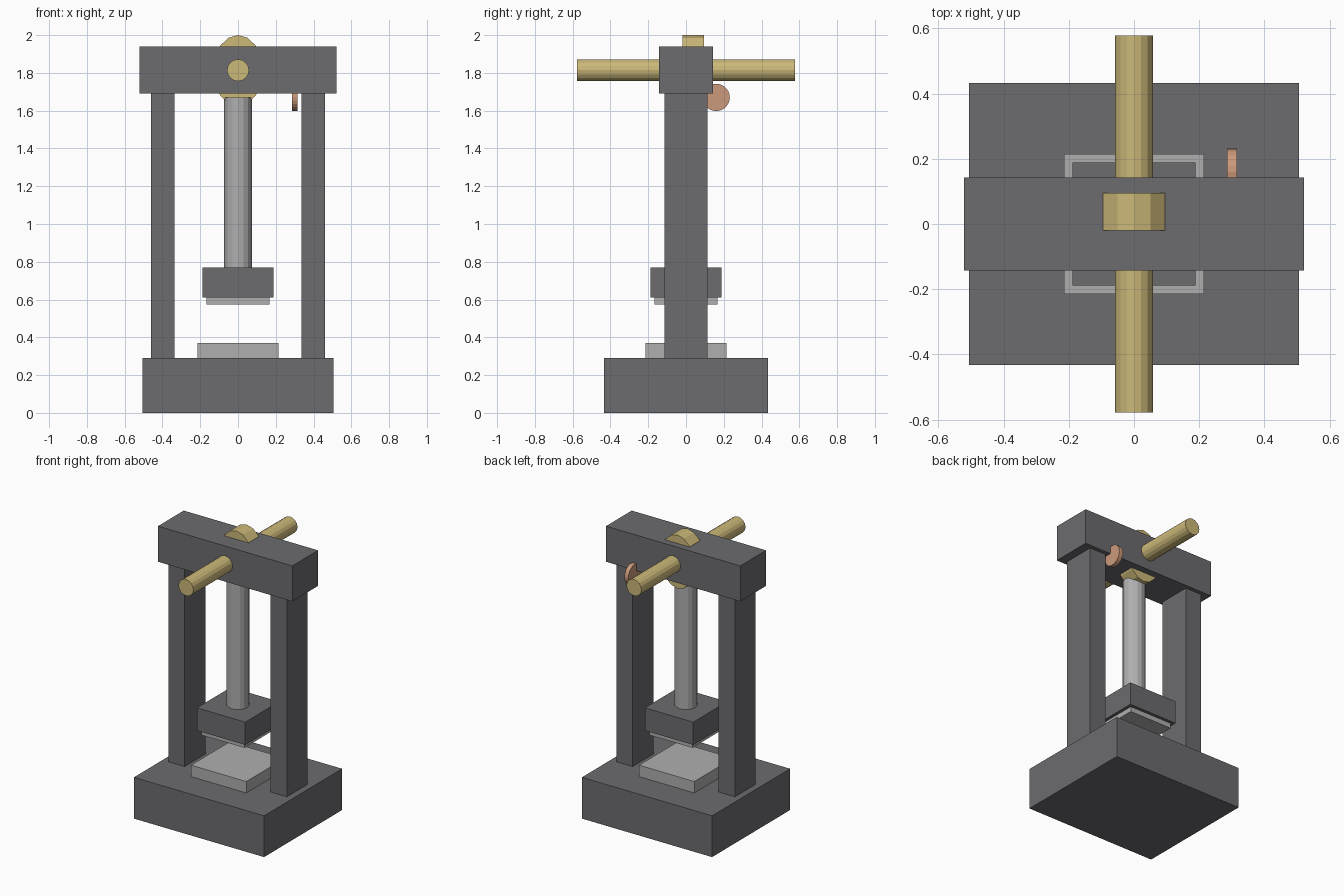
import bpy, math
from mathutils import Matrix

if "Cube" in bpy.data.objects:
    bpy.data.objects.remove(bpy.data.objects["Cube"])


def material(name, rgb):
    m = bpy.data.materials.new(name)
    m.diffuse_color = (*rgb, 1)
    m.use_nodes = True
    m.node_tree.nodes["Principled BSDF"].inputs["Base Color"].default_value = m.diffuse_color
    return m


IRON = material("dark_iron", (0.15, 0.15, 0.16))
STEEL = material("steel", (0.43, 0.43, 0.43))
BRASS = material("brass", (0.60, 0.48, 0.19))
COPPER = material("copper", (0.60, 0.32, 0.20))


def finish(name, matrix, mat):
    ob = bpy.context.object
    ob.name = name
    ob.data.transform(matrix)
    ob.data.materials.append(mat)
    return ob


def box(name, x, y, z, mat):
    """Box from (min, max) ranges."""
    bpy.ops.mesh.primitive_cube_add(size=1)
    ob = finish(name, Matrix.Diagonal((x[1] - x[0], y[1] - y[0], z[1] - z[0], 1)), mat)
    ob.location = [sum(r) / 2 for r in (x, y, z)]
    return ob


def cylinder(name, centre, radius, length, axis, mat, sides=16, stretch=1.0):
    """Cylinder along an axis, optionally stretched in z."""
    bpy.ops.mesh.primitive_cylinder_add(vertices=sides, radius=radius, depth=length)
    turn = {"X": Matrix.Rotation(math.pi / 2, 4, "Y"),
            "Y": Matrix.Rotation(math.pi / 2, 4, "X"),
            "Z": Matrix.Identity(4)}[axis]
    ob = finish(name, Matrix.Diagonal((1, 1, stretch, 1)) @ turn, mat)
    ob.location = centre
    return ob


# Frame: base, two uprights and top beam
box("base", (-0.506, 0.506), (-0.433, 0.433), (0, 0.29), IRON)
for side, s in (("left", -1), ("right", 1)):
    xs = sorted((s * 0.335, s * 0.461))
    box(side + "_upright", xs, (-0.115, 0.115), (0.29, 1.69), IRON)
box("top_beam", (-0.522, 0.522), (-0.143, 0.143), (1.69, 1.94), IRON)

# Lower die on the base
box("lower_die", (-0.215, 0.215), (-0.215, 0.215), (0.29, 0.37), STEEL)

# Ram shaft, ram block and upper die
cylinder("ram_shaft", (0, 0, 1.22), 0.073, 0.90, "Z", STEEL)
box("ram_block", (-0.188, 0.188), (-0.188, 0.188), (0.61, 0.77), IRON)
box("upper_die", (-0.166, 0.166), (-0.166, 0.166), (0.575, 0.61), STEEL)

# Cross shaft through the beam with its oval cam
cylinder("cross_shaft", (0, 0, 1.814), 0.058, 1.156, "Y", BRASS)
cylinder("cam", (0, 0.038, 1.812), 0.132, 0.115, "Y", BRASS, stretch=0.188 / 0.132)

# Small copper disc behind the beam
cylinder("copper_disc", (0.301, 0.16, 1.67), 0.072, 0.03, "X", COPPER, sides=24)
